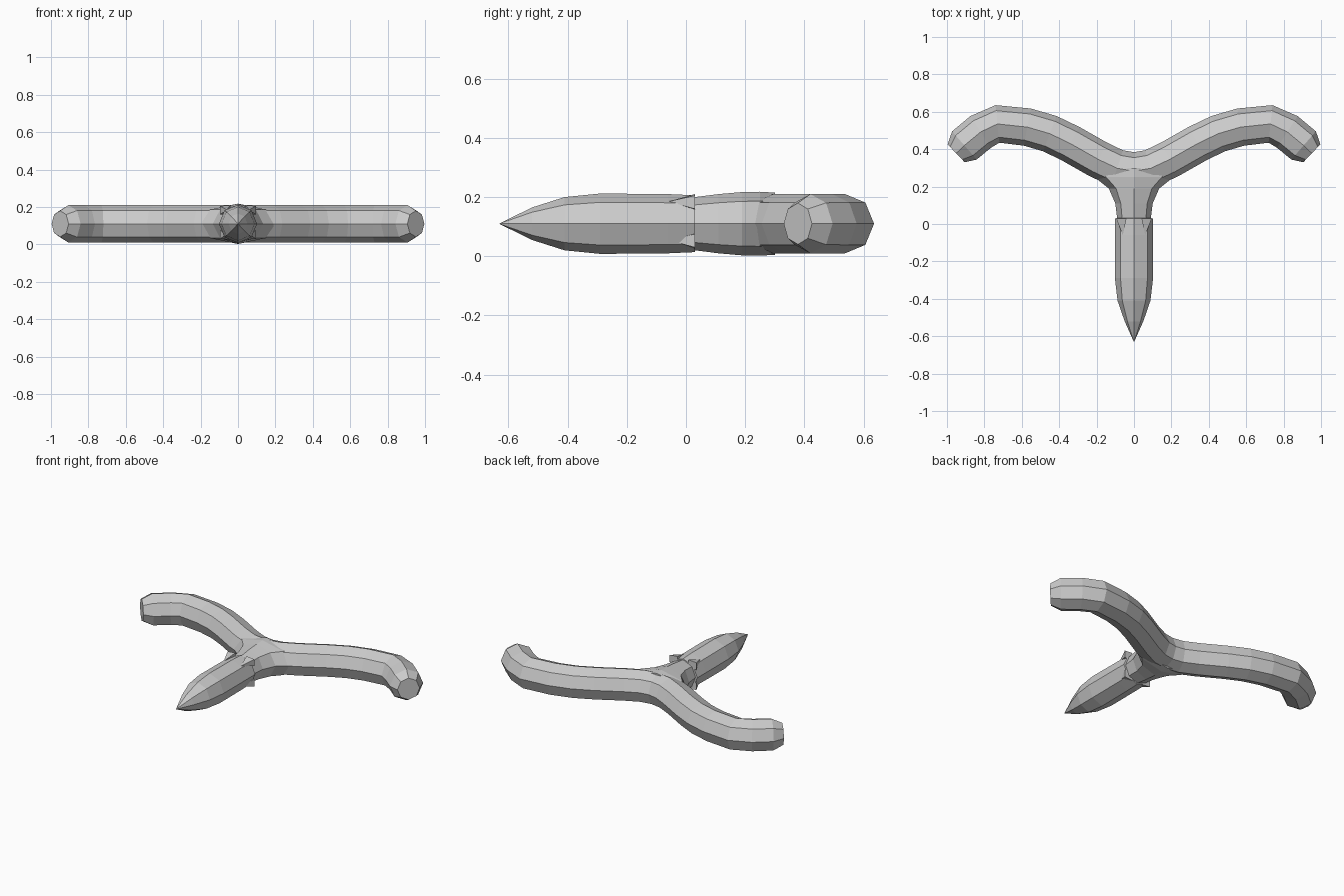
import bpy, bmesh, math
from mathutils import Vector

if "Cube" in bpy.data.objects:
    bpy.data.objects.remove(bpy.data.objects["Cube"])

Z = 0.11
N = 8


def tube(name, rings):
    """Octagonal tube; each ring is (x, y, half width, half height)."""
    bm = bmesh.new()
    pts = [Vector((r[0], r[1], Z)) for r in rings]
    loops = []
    for i, (x, y, w, h) in enumerate(rings):
        tangent = (pts[min(i + 1, len(pts) - 1)] - pts[max(i - 1, 0)]).normalized()
        side = Vector((tangent.y, -tangent.x, 0))
        loop = []
        for k in range(N):
            a = 2 * math.pi * k / N
            loop.append(bm.verts.new(pts[i] + side * w * math.cos(a)
                                     + Vector((0, 0, h * math.sin(a)))))
        loops.append(loop)
    for a, b in zip(loops, loops[1:]):
        for k in range(N):
            j = (k + 1) % N
            bm.faces.new((a[k], a[j], b[j], b[k]))
    bm.faces.new(loops[0])
    bm.faces.new(loops[-1])
    bmesh.ops.recalc_face_normals(bm, faces=bm.faces)
    mesh = bpy.data.meshes.new(name)
    bm.to_mesh(mesh)
    bm.free()
    ob = bpy.data.objects.new(name, mesh)
    bpy.context.collection.objects.link(ob)
    return ob


# Curved arms, mirrored about the centre, with rounded ends
R = 0.101
half = [(0.09, 0.298, R, R), (0.19, 0.345, R, R), (0.34, 0.43, R, R),
        (0.45, 0.483, R, R), (0.57, 0.518, R, R), (0.73, 0.535, R, R),
        (0.82, 0.492, R, R), (0.907, 0.42, 0.1, 0.1), (0.951, 0.378, 0.066, 0.07)]
arms = tube("forked_arms", [(-x, y, w, h) for x, y, w, h in reversed(half)]
            + [(0, 0.283, R, R)] + half)

# Stem with pointed tip, flaring where it meets the arms
stem = tube("stem", [(0, y, w, h) for y, w, h in [
    (-0.63, 0.001, 0.001), (-0.52, 0.05, 0.055), (-0.41, 0.088, 0.09),
    (-0.29, 0.102, 0.102), (-0.06, 0.102, 0.1), (0.03, 0.102, 0.096),
    (0.031, 0.09, 0.09), (0.11, 0.1, 0.1), (0.19, 0.135, 0.107),
    (0.25, 0.21, 0.108), (0.3, 0.22, 0.105)]])

# Small raised flaps at the neck joint
flaps = []
for s in (-1, 1):
    for zz in (0.055, 0.185):
        bm = bmesh.new()
        v = [bm.verts.new(p) for p in (
            (s * 0.04, 0.03, zz - 0.03), (s * 0.095, 0.03, zz - 0.025),
            (s * 0.095, 0.03, zz + 0.02), (s * 0.04, 0.03, zz + 0.025),
            (s * 0.06, -0.06, zz))]
        bm.faces.new(v[:4])
        for k in range(4):
            bm.faces.new((v[k], v[(k + 1) % 4], v[4]))
        bmesh.ops.recalc_face_normals(bm, faces=bm.faces)
        me = bpy.data.meshes.new("neck_flap")
        bm.to_mesh(me)
        bm.free()
        ob = bpy.data.objects.new("neck_flap", me)
        bpy.context.collection.objects.link(ob)
        flaps.append(ob)

# Merge everything into one solid
bpy.context.view_layer.objects.active = arms
for part in [stem] + flaps:
    mod = arms.modifiers.new("join", 'BOOLEAN')
    mod.operation = 'UNION'
    mod.solver = 'EXACT'
    mod.object = part
    bpy.ops.object.modifier_apply(modifier=mod.name)
    bpy.data.objects.remove(part, do_unlink=True)
arms.name = "forked_branch"
